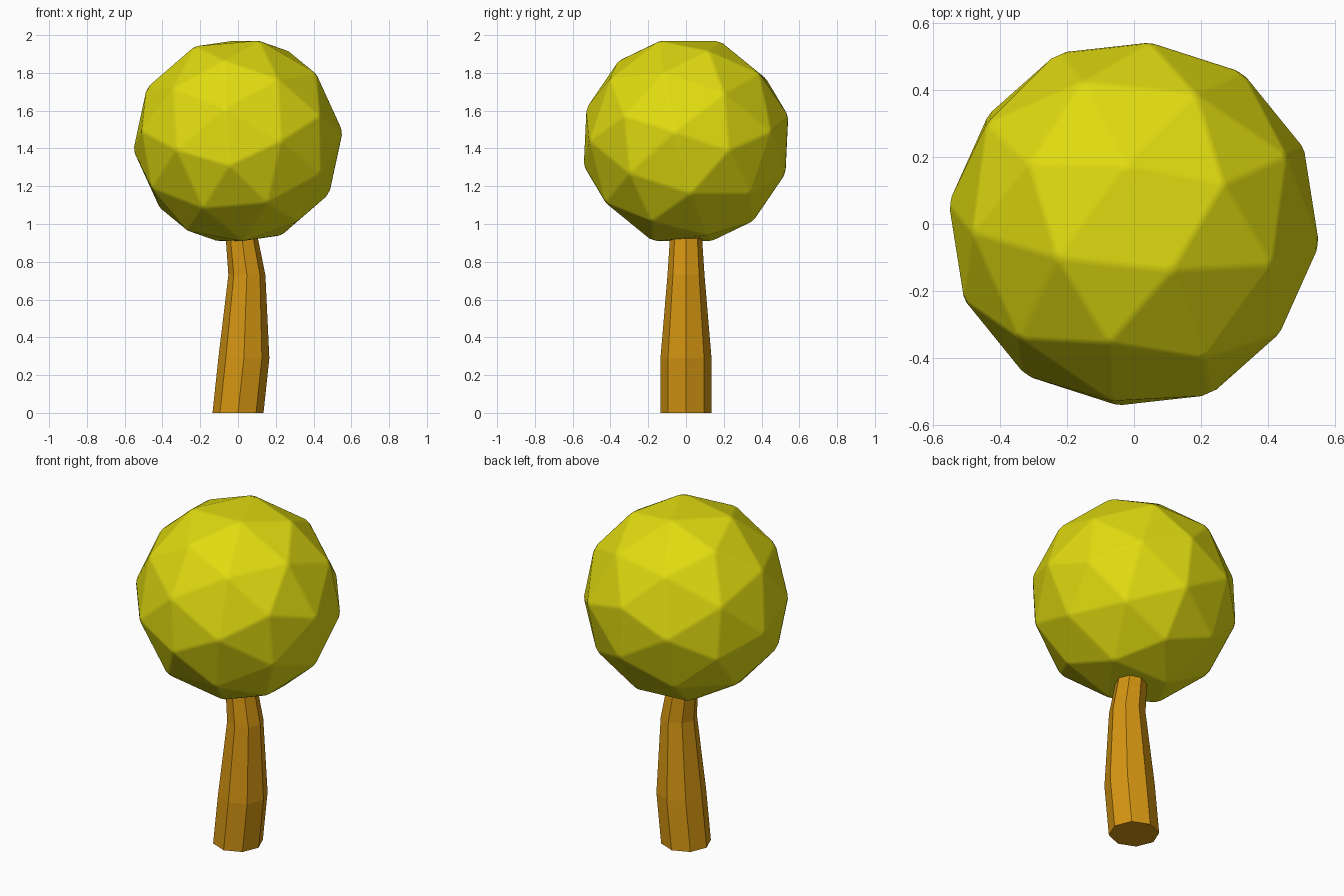
import bpy
import bmesh
from math import radians, pi, sin, cos, atan
from mathutils import Matrix

cube = bpy.data.objects.get("Cube")
if cube:
    bpy.data.objects.remove(cube, do_unlink=True)


def material(name, rgb):
    mat = bpy.data.materials.new(name)
    mat.use_nodes = True
    mat.diffuse_color = (*rgb, 1)
    mat.node_tree.nodes["Principled BSDF"].inputs["Base Color"].default_value = (*rgb, 1)
    return mat


def finish(bm, name, mat):
    bmesh.ops.recalc_face_normals(bm, faces=bm.faces)
    mesh = bpy.data.meshes.new(name)
    bm.to_mesh(mesh)
    bm.free()
    mesh.materials.append(mat)
    obj = bpy.data.objects.new(name, mesh)
    bpy.context.collection.objects.link(obj)
    return obj


# Faceted ball of leaves, turned so that an edge midpoint points up
bm = bmesh.new()
turn = Matrix.Rotation(radians(24), 4, "Z") @ Matrix.Rotation(atan(2) / 2, 4, "Y")
bmesh.ops.create_icosphere(bm, subdivisions=2, radius=0.56,
                           matrix=Matrix.Translation((0, 0, 1.44)) @ turn)
for face in bm.faces:
    face.smooth = True
foliage = finish(bm, "foliage", material("leaf yellow green", (0.75, 0.71, 0.005)))

# Slightly softened facet edges
bevel = foliage.modifiers.new("soft edges", "BEVEL")
bevel.width = 0.012
bevel.segments = 1
bevel.limit_method = "NONE"
bevel.harden_normals = True

# Bent, tapering eight-sided trunk: centre x, height, radius of each ring
bm = bmesh.new()
rings = []
for x, z, r in [(0, 0, 0.135), (0.031, 0.29, 0.135), (0.047, 0.73, 0.098), (0.01, 1.0, 0.08)]:
    rings.append([bm.verts.new((x + r * cos(i * pi / 4), r * sin(i * pi / 4), z))
                  for i in range(8)])
for low, high in zip(rings, rings[1:]):
    for i in range(8):
        j = (i + 1) % 8
        bm.faces.new((low[i], low[j], high[j], high[i]))
bm.faces.new(rings[0])
bm.faces.new(rings[-1])
finish(bm, "trunk", material("bark orange brown", (0.66, 0.30, 0.006)))
